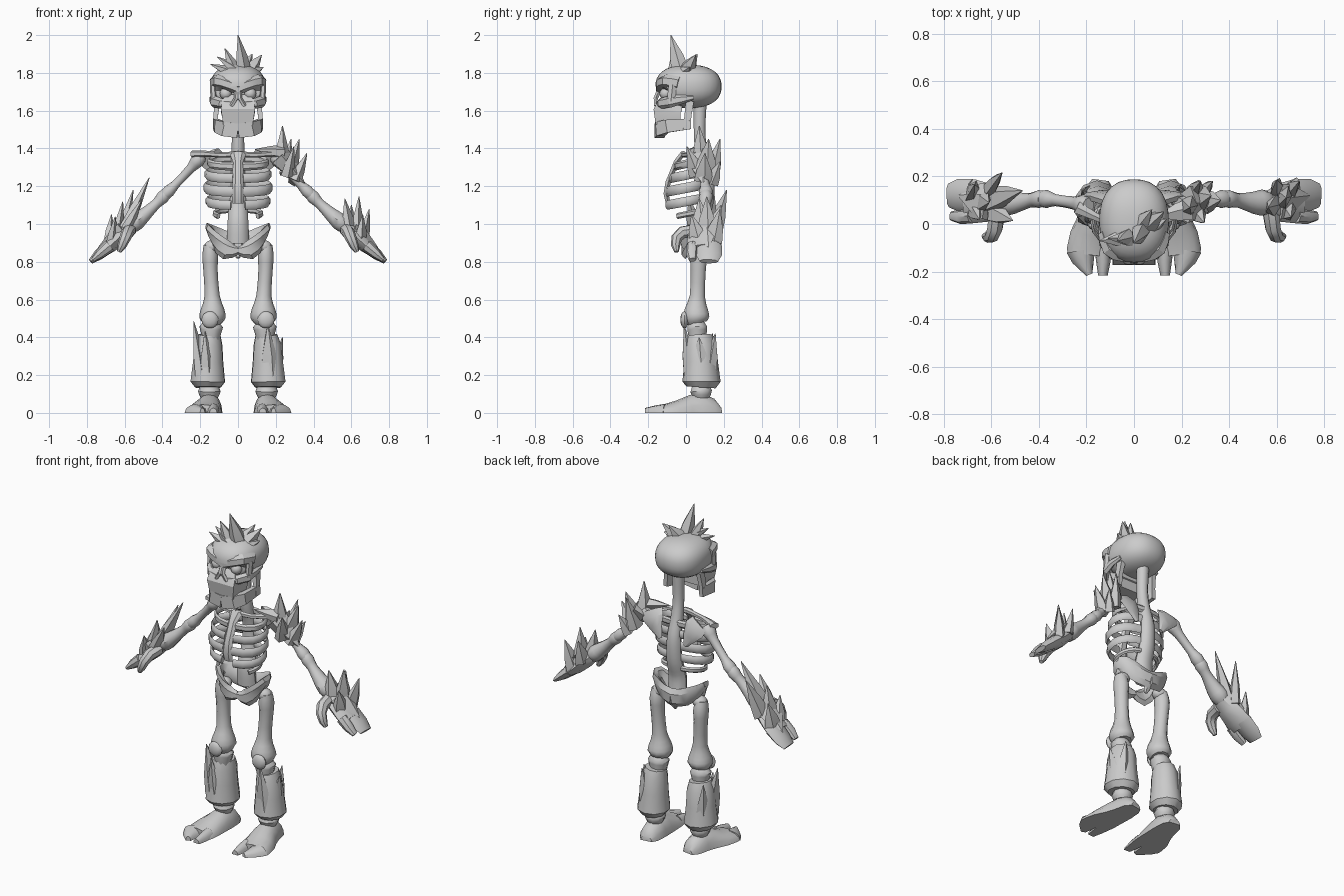
import bpy, bmesh, math
from mathutils import Vector

if "Cube" in bpy.data.objects:
    bpy.data.objects.remove(bpy.data.objects["Cube"], do_unlink=True)

bone = bpy.data.materials.new("bone grey")
bone.use_nodes = True
GREY = (0.6, 0.6, 0.6, 1)
bone.diffuse_color = GREY
for n in bone.node_tree.nodes:
    if n.type == 'BSDF_PRINCIPLED':
        n.inputs["Base Color"].default_value = GREY


def part(name, bm, mirror=False, angle=40):
    """Turn a bmesh into a finished object, optionally mirrored across x = 0."""
    bmesh.ops.recalc_face_normals(bm, faces=bm.faces)
    me = bpy.data.meshes.new(name)
    bm.to_mesh(me)
    bm.free()
    me.materials.append(bone)
    for p in me.polygons:
        p.use_smooth = True
    me.set_sharp_from_angle(angle=math.radians(angle))
    ob = bpy.data.objects.new(name, me)
    bpy.context.collection.objects.link(ob)
    if mirror:
        mod = ob.modifiers.new("mirror", 'MIRROR')
        mod.use_mirror_merge = False
    return ob


def refine(pts, sub):
    """Catmull-Rom interpolation of path points, widths included."""
    out = []
    for i in range(len(pts) - 1):
        a, b, c, d = (pts[max(i - 1, 0)], pts[i], pts[i + 1],
                      pts[min(i + 2, len(pts) - 1)])
        for k in range(sub):
            t = k / sub
            out.append([0.5 * (2 * q + (r - p) * t + (2 * p - 5 * q + 4 * r - s) * t * t
                               + (3 * q - p - 3 * r + s) * t ** 3)
                        for p, q, r, s in zip(a, b, c, d)])
    return out + [pts[-1]]


def tube(name, paths, sides=10, ref=(1, 0, 0), sub=1, mirror=False, angle=40, floor=None):
    """Loft sections along paths of (x, y, z, half width along ref, half depth)."""
    bm = bmesh.new()
    box = sides == 4
    k, off = (math.sqrt(2), math.pi / 4) if box else (1, 0)
    for path in paths:
        pts = refine(path, sub) if sub > 1 else path
        cs = [Vector(p[:3]) for p in pts]
        rings = []
        for i, p in enumerate(pts):
            t = (cs[min(i + 1, len(cs) - 1)] - cs[max(i - 1, 0)]).normalized()
            u = Vector(ref)
            u = (u - t * u.dot(t)).normalized()
            v = t.cross(u)
            ring = []
            for j in range(sides):
                a = off + math.tau * j / sides
                co = cs[i] + u * math.cos(a) * p[3] * k + v * math.sin(a) * p[4] * k
                if floor is not None:
                    co.z = max(co.z, floor)
                ring.append(bm.verts.new(co))
            rings.append(ring)
        for r, s in zip(rings, rings[1:]):
            for j in range(sides):
                n = (j + 1) % sides
                bm.faces.new((r[j], r[n], s[n], s[j]))
        bm.faces.new(rings[0][::-1])
        bm.faces.new(rings[-1])
    return part(name, bm, mirror, angle)


def shards(name, spikes):
    """Faceted blades, each given as (base, tip, half width, half depth)."""
    paths = []
    for b, t, w, d in spikes:
        b, t = Vector(b), Vector(t)
        m = b.lerp(t, 0.4)
        paths.append([(*b, w, d), (*m, w * 0.78, d * 0.8), (*t, 0.002, 0.002)])
    return tube(name, paths, sides=5, ref=(0.3, 0.9, 0.1), angle=15)


def ball(name, c, r, mirror=False, shape=None, seg=20, power=2):
    """Ellipsoid; a power above 2 makes it boxier."""
    bm = bmesh.new()
    bmesh.ops.create_uvsphere(bm, u_segments=seg, v_segments=seg * 2 // 3, radius=1)
    for v in bm.verts:
        k = sum(abs(q) ** power for q in v.co) ** (-1 / power)
        v.co = Vector([c[i] + v.co[i] * k * r[i] for i in range(3)])
        if shape:
            shape(v.co)
    return part(name, bm, mirror)


# Skull: the lower front of the cranium is flattened for the eye sockets
def socket(co):
    if co.z < 1.72:
        co.y = max(co.y, -0.095)


ball("cranium", (0, 0.013, 1.728), (0.146, 0.175, 0.115), shape=socket, seg=28, power=2.35)
ball("eye", (0.065, -0.108, 1.69), (0.032, 0.032, 0.032), True, seg=12)
tube("brow", [[(-0.005, -0.128, 1.712, .03, .032), (0.05, -0.13, 1.738, .032, .032),
               (0.105, -0.105, 1.757, .034, .034), (0.132, -0.04, 1.745, .036, .02)]],
     6, (0, 0, 1), 2, True, 30)
tube("cheekbone", [[(0.03, -0.135, 1.635, .022, .028), (0.09, -0.13, 1.638, .028, .024),
                    (0.128, -0.085, 1.648, .032, .02), (0.138, -0.02, 1.66, .024, .014),
                    (0.13, 0.04, 1.67, .012, .012)]], 6, (0, 0, 1), 1, True, 25)
tube("eye_side_rim", [[(0.13, -0.08, 1.65, .016, .025), (0.132, -0.07, 1.74, .016, .025)]],
     6, mirror=True, angle=30)
tube("nose_rim", [[(0.006, -0.145, 1.70, .014, .014), (0.01, -0.16, 1.665, .012, .012),
                   (0.035, -0.155, 1.625, .012, .014)]], 5, mirror=True, angle=25)
tube("upper_jaw", [[(0, -0.095, 1.53, .078, .066), (0, -0.1, 1.60, .09, .072),
                    (0, -0.085, 1.625, .085, .07), (0, -0.07, 1.665, .06, .055)]], 4, angle=30)
tube("lower_jaw", [[(0, -0.14, 1.493, .038, .026), (0.07, -0.137, 1.503, .038, .024),
                    (0.108, -0.1, 1.518, .034, .016), (0.12, 0.02, 1.53, .028, .012)]],
     4, (0, 0, 1), mirror=True, angle=30)
tube("jaw_hinge", [[(0.121, 0.005, 1.505, .022, .012), (0.118, 0.01, 1.57, .018, .012),
                    (0.11, 0.02, 1.65, .022, .014)]], 4, (0, 1, 0), mirror=True, angle=30)

# Jagged crest on top of the skull
shards("crest", [
    ((0.03, -0.03, 1.81), (0.0, -0.08, 2.0), .05, .04),
    ((-0.02, -0.05, 1.81), (-0.07, -0.07, 1.93), .04, .035),
    ((-0.03, -0.06, 1.80), (-0.145, -0.07, 1.845), .04, .03),
    ((0.0, -0.06, 1.81), (-0.11, -0.06, 1.885), .04, .03),
    ((0.06, 0.0, 1.81), (0.125, 0.05, 1.895), .045, .04),
    ((0.03, 0.0, 1.81), (0.075, 0.06, 1.90), .045, .035),
    ((0.07, -0.01, 1.80), (0.135, 0.02, 1.83), .04, .03)])

# Torso
tube("spine", [[(0, .075, 1.64, .036, .036), (0, .072, 1.48, .032, .032),
                (0, .085, 1.37, .036, .036), (0, .115, 1.25, .042, .036),
                (0, .11, 1.12, .048, .038), (0, .08, 1.01, .055, .042),
                (0, .085, .90, .06, .045)]], 10, sub=4)
tube("breastbone", [[(0, -0.015, 1.375, .045, .016), (0, -0.05, 1.33, .028, .016),
                     (0, -0.095, 1.22, .028, .016), (0, -0.105, 1.16, .034, .016),
                     (0, -0.095, 1.11, .03, .014)]], 6, angle=30)


def rib(z, yf, w, h, a1, n=8):
    """Flat band round half an ellipse from the spine (90 degrees) to the front."""
    pts = []
    for i in range(n + 1):
        a = math.radians(90 + (a1 - 90) * i / n)
        yc, ry = (0.11 + yf) / 2, (0.11 - yf) / 2
        pts.append((w * max(math.cos(a), 0.02) ** 0.75, yc + ry * math.sin(a),
                    z + 0.02 * math.sin(a), h, .011))
    return pts


tube("ribs", [rib(1.325, -0.055, .155, .022, -85), rib(1.262, -0.08, .168, .025, -85),
              rib(1.192, -0.1, .174, .027, -85), rib(1.12, -0.1, .162, .025, -82),
              rib(1.055, -0.08, .125, .016, -40)],
     6, (0, 0, 1), mirror=True)
tube("collarbone", [[(0, -0.015, 1.37, .018, .016), (0.09, 0.0, 1.365, .014, .014),
                     (0.17, 0.035, 1.372, .016, .02), (0.24, 0.07, 1.37, .02, .03)]],
     6, (0, 0, 1), 2, True)
tube("shoulder_blade", [[(0.085, 0.13, 1.235, .015, .01), (0.115, 0.13, 1.295, .045, .013),
                         (0.14, 0.12, 1.345, .07, .014), (0.16, 0.10, 1.375, .065, .014)]],
     6, mirror=True, angle=30)
# Pelvis: a bowl whose wings flare outward, with a tail bone behind
tube("pelvis", [[(0, .0, .86, .02, .02), (.06, -.005, .86, .05, .022),
                 (.11, .005, .91, .045, .02), (.15, .035, .965, .04, .018),
                 (.14, .085, .955, .05, .018), (.07, .12, .91, .055, .022),
                 (0, .13, .895, .055, .025)]], 6, (0.4, 0, 1), 2, True, 35)
tube("tail_bone", [[(0, .125, .93, .05, .025), (0, .12, .86, .03, .02),
                    (0, .10, .82, .01, .01)]], 6)

# Arms and hands
tube("upper_arm", [[(.19, .08, 1.365, .03, .03), (.215, .082, 1.335, .042, .04),
                    (.25, .088, 1.295, .028, .026), (.33, .10, 1.21, .025, .024),
                    (.365, .105, 1.175, .038, .034), (.395, .105, 1.145, .032, .028)]],
     10, (0, 1, 0), 2, True)
tube("forearm", [[(.38, .105, 1.165, .03, .03), (.40, .105, 1.14, .038, .036),
                  (.435, .10, 1.105, .03, .028), (.50, .09, 1.045, .046, .04),
                  (.54, .09, 1.01, .055, .048), (.565, .09, .985, .045, .04)]],
     10, (0, 1, 0), 2, True)
tube("hand", [[(.55, .09, 1.0, .045, .035), (.61, .09, .945, .08, .042),
               (.67, .095, .89, .092, .038), (.70, .097, .867, .092, .033)]],
     8, (0, 1, 0), mirror=True)
tube("fingers", [[(.68, .12, .885, .07, .036), (.74, .122, .835, .068, .028),
                  (.78, .12, .802, .05, .014)],
                 [(.68, .034, .885, .032, .034), (.73, .03, .843, .03, .027),
                  (.768, .034, .81, .02, .013)]], 8, (0, 1, 0), mirror=True)
tube("thumb", [[(.575, .05, .965, .036, .036), (.585, -.02, .955, .034, .034),
                (.598, -.05, .925, .03, .03), (.615, -.055, .885, .024, .024),
                (.63, -.05, .853, .012, .012)]], 8, (1, 0, .3), 1, True)
shards("right_wrist_spikes", [
    ((-.60, .10, .97), (-.47, .14, 1.245), .06, .035),
    ((-.61, .14, .96), (-.555, .215, 1.18), .055, .03),
    ((-.64, .10, .93), (-.61, .09, 1.12), .06, .03),
    ((-.59, .05, .98), (-.51, .015, 1.13), .05, .03),
    ((-.68, .13, .90), (-.67, .165, 1.05), .055, .03),
    ((-.67, .07, .90), (-.65, .02, 1.04), .05, .03),
    ((-.61, .09, .985), (-.74, .12, .875), .09, .035)])
shards("left_wrist_spikes", [
    ((.59, .08, .97), (.565, .07, 1.135), .055, .035),
    ((.63, .11, .94), (.64, .11, 1.145), .06, .035),
    ((.66, .14, .91), (.695, .18, 1.08), .055, .03),
    ((.60, .14, .96), (.60, .185, 1.10), .05, .03),
    ((.65, .06, .92), (.66, .03, 1.05), .05, .03),
    ((.61, .09, .985), (.74, .12, .875), .085, .035)])
shards("left_shoulder_spikes", [
    ((.23, .08, 1.31), (.235, .07, 1.52), .055, .045),
    ((.27, .10, 1.27), (.325, .12, 1.45), .065, .04),
    ((.30, .09, 1.23), (.365, .10, 1.375), .055, .035),
    ((.25, .13, 1.26), (.28, .18, 1.45), .05, .035),
    ((.26, .06, 1.26), (.295, .005, 1.41), .05, .035),
    ((.22, .08, 1.36), (.355, .09, 1.21), .085, .055),
    ((.29, .13, 1.22), (.33, .18, 1.33), .045, .03),
    ((.24, .06, 1.38), (.09, .03, 1.395), .05, .035)])

# Legs
ball("hip_joint", (.135, .06, .88), (.045, .04, .035), True, seg=14)
tube("thigh_bone", [[(.148, .06, .89, .034, .036), (.147, .065, .83, .042, .048),
                     (.146, .065, .76, .038, .042), (.137, .06, .62, .04, .042),
                     (.135, .055, .55, .062, .064), (.135, .055, .505, .07, .072),
                     (.135, .06, .475, .05, .055)]], 10, sub=2, mirror=True)
ball("kneecap", (.148, -.008, .493), (.045, .022, .045), True, seg=12)
tube("shin_bone", [[(.14, .06, .49, .03, .03), (.142, .06, .455, .062, .055),
                    (.143, .06, .41, .05, .05), (.15, .065, .25, .035, .035),
                    (.152, .075, .15, .045, .045), (.152, .08, .115, .06, .06),
                    (.152, .08, .08, .045, .045)]], 10, sub=2, mirror=True)
tube("greave", [[(.160, .08, .135, .07, .078), (.160, .082, .165, .094, .102),
                 (.158, .08, .27, .082, .09), (.155, .078, .36, .074, .084),
                 (.150, .075, .41, .06, .068)]], 10, (1, .35, 0), mirror=True, angle=40)
shards("right_shin_spikes", [
    ((-.19, .05, .20), (-.235, .03, .485), .065, .035),
    ((-.165, .025, .22), (-.175, -.01, .43), .04, .04),
    ((-.195, .12, .22), (-.215, .14, .42), .045, .03)])
shards("left_shin_spikes", [
    ((.165, .03, .20), (.158, -.01, .465), .04, .055),
    ((.20, .07, .22), (.235, .07, .40), .065, .03),
    ((.185, .12, .22), (.19, .155, .42), .045, .04)])

# Feet, cleft into two toes
tube("foot", [[(.14, .185, 0, .035, .03), (.145, .15, 0, .058, .075),
               (.15, .08, 0, .068, .105), (.16, .02, 0, .077, .095),
               (.177, -.05, 0, .092, .066), (.187, -.11, 0, .095, .048),
               (.189, -.13, 0, .092, .044)]], 16, mirror=True, floor=0)
tube("toes", [[(.220, -.11, 0, .064, .047), (.213, -.15, 0, .048, .041),
               (.188, -.213, 0, .014, .026)],
              [(.13, -.10, 0, .036, .05), (.129, -.16, 0, .03, .04),
               (.131, -.217, 0, .02, .026)]], 12, mirror=True, floor=0)
